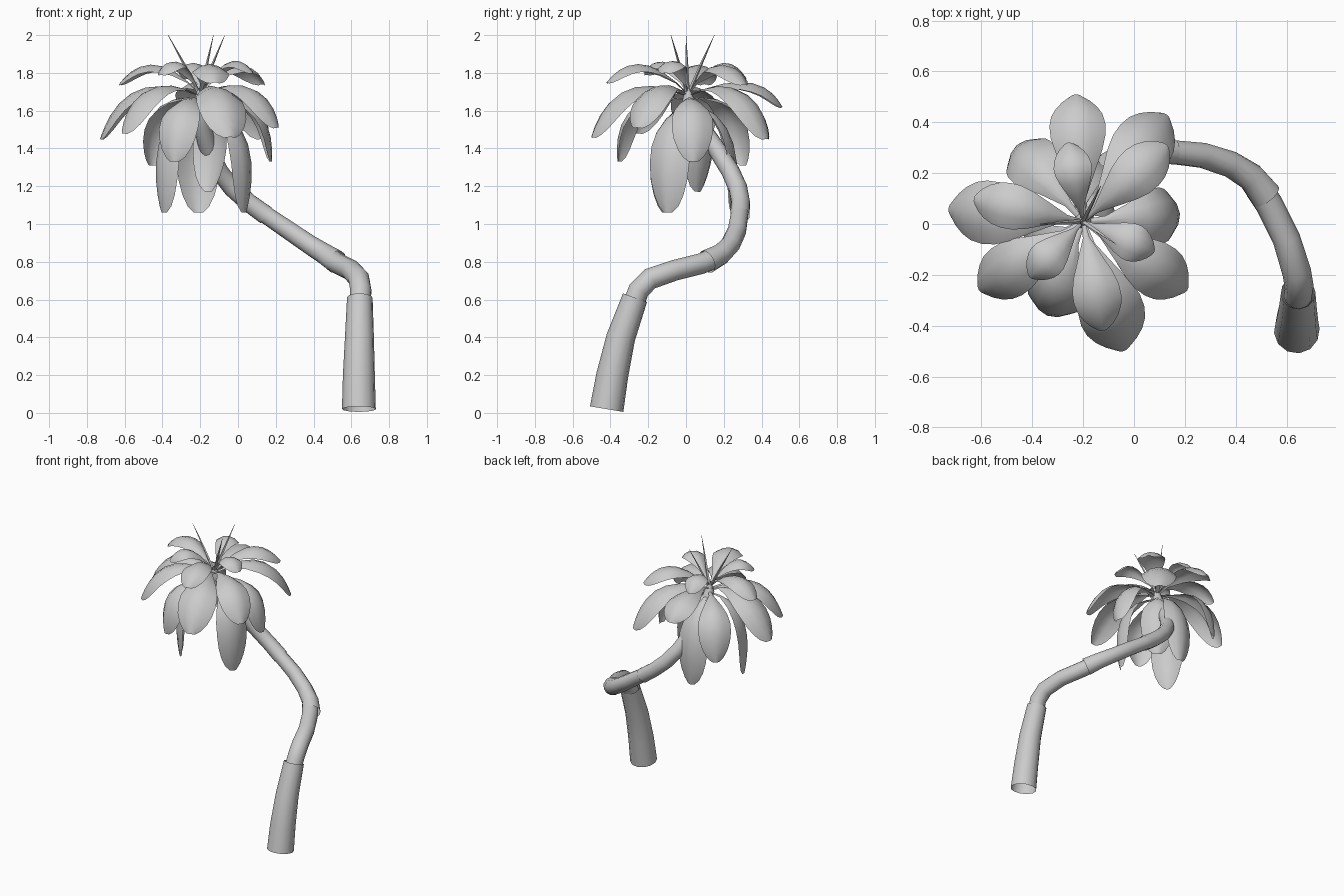
import bpy, bmesh, math
from mathutils import Vector

if "Cube" in bpy.data.objects:
    bpy.data.objects.remove(bpy.data.objects["Cube"])

CROWN = Vector((-0.2, 0.01, 1.67))


def smooth(ob):
    bpy.ops.object.select_all(action='DESELECT')
    ob.select_set(True)
    bpy.context.view_layer.objects.active = ob
    bpy.ops.object.shade_smooth_by_angle(angle=math.radians(40))


def finish(name, bm):
    bmesh.ops.recalc_face_normals(bm, faces=bm.faces)
    me = bpy.data.meshes.new(name)
    bm.to_mesh(me)
    bm.free()
    ob = bpy.data.objects.new(name, me)
    bpy.context.collection.objects.link(ob)
    smooth(ob)
    return ob


def tube(name, pts, sides=12):
    """Open tapered tube through (x, y, z, radius) points."""
    bm = bmesh.new()
    ps = [Vector(p[:3]) for p in pts]
    rings, ref = [], Vector((1, 0.1, 0))
    for i, p in enumerate(ps):
        d = (ps[min(i + 1, len(ps) - 1)] - ps[max(i - 1, 0)]).normalized()
        ref = (ref - d * ref.dot(d)).normalized()
        side = d.cross(ref)
        ring = []
        for k in range(sides):
            a = 2 * math.pi * k / sides
            ring.append(bm.verts.new(p + (ref * math.cos(a) + side * math.sin(a)) * pts[i][3]))
        rings.append(ring)
    for r0, r1 in zip(rings, rings[1:]):
        for k in range(sides):
            j = (k + 1) % sides
            bm.faces.new((r0[k], r0[j], r1[j], r1[k]))
    return finish(name, bm)


PROFILE = [(0, .07), (.12, .14), (.27, .52), (.42, .83), (.56, .98), (.7, 1),
           (.82, .92), (.91, .74), (.97, .5), (1, .24)]


def leaf(name, tip, width, reach, ctrl_z, base_z):
    """Oval cupped blade arching from the crown to its tip."""
    bm = bmesh.new()
    p0 = Vector((CROWN.x, CROWN.y, base_z))
    p2 = Vector(tip)
    out = Vector((p2.x - p0.x, p2.y - p0.y, 0))
    side = Vector((-out.y, out.x, 0)).normalized()
    p1 = p0 + out * reach
    p1.z = ctrl_z
    rows = []
    for t, w in PROFILE:
        c = p0 * (1 - t) ** 2 + p1 * 2 * t * (1 - t) + p2 * t * t
        d = ((p1 - p0) * (1 - t) + (p2 - p1) * t).normalized()
        up = d.cross(side)
        h = w * width / 2
        rows.append([bm.verts.new(c + side * h * s - up * 0.45 * h * s * s)
                     for s in (-1, -.5, 0, .5, 1)])
    for a, b in zip(rows, rows[1:]):
        for k in range(4):
            bm.faces.new((a[k], a[k + 1], b[k + 1], b[k]))
    return finish(name, bm)


# Trunk: four overlapping tapered sections
tube("trunk_base", [(.64, -.42, .02, .09), (.64, -.39, .2, .085),
                    (.643, -.345, .4, .077), (.645, -.27, .61, .068)])
tube("trunk_lower", [(.645, -.28, .57, .057), (.65, -.25, .65, .057), (.64, -.19, .71, .057),
                     (.6, -.06, .755, .055), (.53, .08, .79, .055), (.49, .14, .815, .055)])
tube("trunk_middle", [(.52, .11, .80, .063), (.46, .185, .84, .056), (.38, .235, .89, .052),
                      (.27, .27, .965, .05), (.13, .285, 1.06, .047)])
tube("trunk_upper", [(.15, .285, 1.045, .052), (.06, .29, 1.11, .05), (-.03, .275, 1.19, .05),
                     (-.1, .235, 1.28, .049), (-.16, .16, 1.40, .048), (-.19, .07, 1.53, .045),
                     (-.2, .01, 1.66, .032), (-.2, .01, 1.72, .012)])

# Leaf tiers: (reach, control height, base height, [(x, y, z, width)])
tiers = {
    "top_leaf": (.6, 1.97, 1.69, [
        (-.63, .10, 1.74, .18), (-.26, .32, 1.77, .15), (.13, .31, 1.74, .19),
        (.08, -.11, 1.80, .15), (-.12, -.42, 1.75, .19), (-.41, -.21, 1.79, .15)]),
    "middle_leaf": (.76, 1.85, 1.68, [
        (-.73, .06, 1.45, .25), (-.23, .51, 1.62, .22), (.13, .43, 1.45, .24),
        (.21, -.26, 1.51, .22), (-.04, -.50, 1.46, .26), (-.61, -.26, 1.48, .22)]),
    "low_leaf": (1.05, 1.73, 1.66, [
        (.18, .04, 1.33, .22), (-.46, .31, 1.31, .22), (-.34, -.36, 1.33, .22)]),
    "hanging_leaf": (1.4, 1.57, 1.65, [
        (-.40, -.11, 1.06, .23), (.04, -.10, 1.06, .23), (-.21, .25, 1.06, .23)]),
    "curled_leaf": (2.8, 1.6, 1.65, [(-.15, .07, 1.17, .23)]),
}
for name, (reach, cz, bz, tips) in tiers.items():
    for x, y, z, w in tips:
        leaf(name, (x, y, z), w, reach, cz, bz)

# Thin new shoots at the top
for x, y in ((-.37, 0), (-.13, .15), (-.07, -.08)):
    m = CROWN.lerp(Vector((x, y, 2)), .5)
    tube("shoot", [(CROWN.x, CROWN.y, 1.68, .01), (m.x, m.y, m.z + .01, .007),
                   (x, y, 2, .001)], 4)
